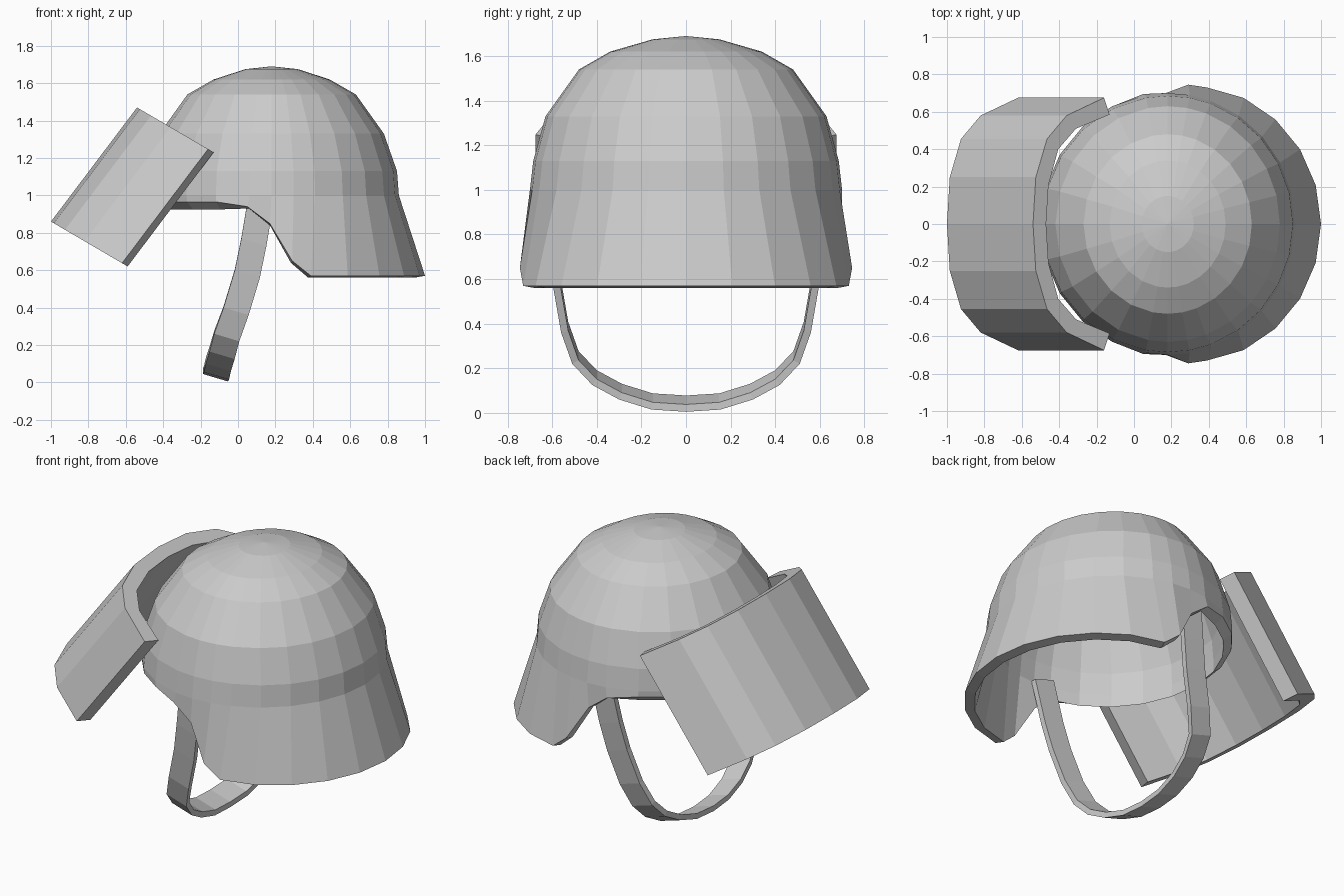
import bpy, bmesh
from math import sin, cos, radians
from mathutils import Vector

if "Cube" in bpy.data.objects:
    bpy.data.objects.remove(bpy.data.objects["Cube"])


def loft(name, sections, ring=True, wrap=False):
    """Skin a list of equal-length point sections into one flat-shaded mesh."""
    bm = bmesh.new()
    rows = [[bm.verts.new(p) for p in s] for s in sections]
    n = len(rows[0])
    pairs = list(zip(rows, rows[1:])) + ([(rows[-1], rows[0])] if wrap else [])
    for a, b in pairs:
        for i in range(n if ring else n - 1):
            j = (i + 1) % n
            bm.faces.new((a[i], a[j], b[j], b[i]))
    if not wrap:
        bm.faces.new(rows[0])
        bm.faces.new(rows[-1])
    bmesh.ops.remove_doubles(bm, verts=bm.verts, dist=0.0005)
    bmesh.ops.recalc_face_normals(bm, faces=bm.faces)
    me = bpy.data.meshes.new(name)
    bm.to_mesh(me)
    bm.free()
    ob = bpy.data.objects.new(name, me)
    bpy.context.collection.objects.link(ob)
    return ob


# Helmet shell: dome rings (z, x radius, y radius) and a shaped lower rim
CX = 0.18
RINGS = [(1.69, 0, 0), (1.675, .14, .15), (1.62, .31, .34), (1.54, .45, .48),
         (1.33, .60, .63), (1.13, .67, .685), (1.0, .68, .70)]
INNER = [(1.0, .63, .65), (1.13, .62, .635), (1.33, .55, .58),
         (1.52, .41, .44), (1.63, .14, .15), (1.64, 0, 0)]
EAR = {70: (.39, .73, .57), 80: (.29, .745, .65), 90: (.17, .70, .85), 100: (.05, .695, .94)}


def rim(t):
    if t in EAR:
        return EAR[t]
    if t < 70:
        a = radians(t * 81 / 70)
        return (.28 + .72 * cos(a), .745 * sin(a), .57)
    a = radians(t)
    return (CX + .675 * cos(a), .70 * sin(a), .965)


def column(t):
    s = -1 if t < 0 else 1
    a = radians(t)
    ringpt = lambda r: (CX + r[1] * cos(a), r[2] * sin(a), r[0])
    x, y, z = rim(abs(t))
    drop = .04 if abs(t) > 100 else .01
    lip = [(x, s * y, z), (CX + (x - CX) * .93, s * y * .93, z - drop)]
    return [ringpt(r) for r in RINGS] + lip + [ringpt(r) for r in INNER]


half = [14, 28, 42, 56, 70, 80, 90, 100, 116, 132, 148, 164]
angles = [0] + half + [180] + [-t for t in reversed(half)]
loft("helmet_shell", [column(t) for t in angles], ring=False, wrap=True)

# Raised visor: curved section swept down a slanted axis, (offset back, y) pairs
OUT = [(0, 0), (.015, .25), (.075, .455), (.18, .58), (.38, .675)]
INN = [(.07, 0), (.083, .21), (.135, .40), (.23, .51), (.41, .585)]


def visor_section(o, i, s):
    def pt(p, low):
        return (-.54 + p[0] - .46 * low, s * p[1], 1.47 - .585 * p[0] - .61 * low)
    return [pt(o, 0), pt(o, 1), pt(i, 1), pt(i, 0)]


pairs = list(zip(OUT, INN))
loft("visor", [visor_section(o, i, -1) for o, i in pairs[:0:-1]]
     + [visor_section(o, i, 1) for o, i in pairs])

# Chin strap: flat band along a U-shaped path (y, x, z), mirrored across y
PATH = [(.65, .13, 1.02), (.62, .085, .75), (.595, .05, .58), (.56, -.01, .38),
        (.51, -.06, .24), (.42, -.085, .145), (.30, -.105, .08), (.155, -.115, .035), (0, -.12, .025)]
path = [Vector((x, y, z)) for y, x, z in PATH]
path += [Vector((p.x, -p.y, p.z)) for p in reversed(path[:-1])]
WIDE = Vector((.067, 0, -.02))
band = []
for k, p in enumerate(path):
    d = path[min(k + 1, len(path) - 1)] - path[max(k - 1, 0)]
    n = Vector((0, d.z, -d.y)).normalized() * .033
    if n.y * p.y > 0 or (p.y == 0 and n.z < 0):
        n = -n
    band.append([p - WIDE, p + WIDE, p + WIDE + n, p - WIDE + n])
loft("chin_strap", band)
